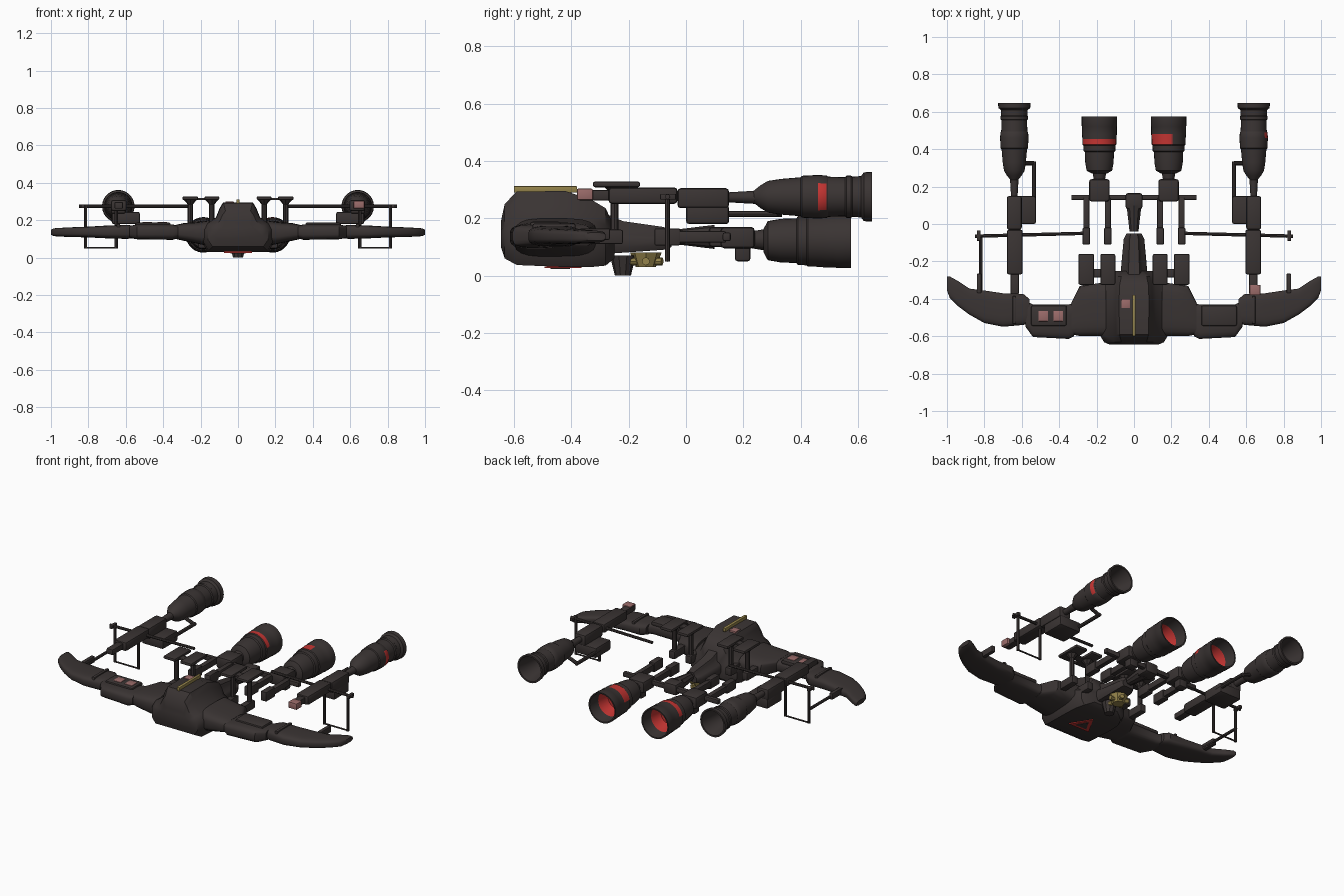
import bpy, bmesh, math
from mathutils import Vector, Matrix

if "Cube" in bpy.data.objects:
    bpy.data.objects.remove(bpy.data.objects["Cube"], do_unlink=True)


def material(name, rgb):
    m = bpy.data.materials.new(name)
    m.use_nodes = True
    m.diffuse_color = (*rgb, 1)
    node = next(n for n in m.node_tree.nodes if n.type == 'BSDF_PRINCIPLED')
    node.inputs["Base Color"].default_value = (*rgb, 1)
    node.inputs["Roughness"].default_value = .8
    return m


DARK = material("dark brown hull", (.042, .034, .033))
RED = material("warning red", (.55, .035, .032))
PINK = material("faded pink", (.33, .15, .145))
YELLOW = material("dull yellow", (.3, .23, .07))


def finish(name, bm, mats=(DARK,), rule=None):
    bmesh.ops.recalc_face_normals(bm, faces=bm.faces)
    for f in bm.faces:
        f.smooth = True
        if rule:
            f.material_index = int(rule(f.calc_center_median()))
    mesh = bpy.data.meshes.new(name)
    bm.to_mesh(mesh)
    bm.free()
    mesh.set_sharp_from_angle(angle=math.radians(35))
    for m in mats:
        mesh.materials.append(m)
    ob = bpy.data.objects.new(name, mesh)
    bpy.context.collection.objects.link(ob)
    return ob


def loft(name, rings, mats=(DARK,), rule=None):
    bm = bmesh.new()
    rows = [[bm.verts.new(p) for p in r] for r in rings]
    n = len(rows[0])
    for a, b in zip(rows, rows[1:]):
        for i in range(n):
            j = (i + 1) % n
            bm.faces.new((a[i], a[j], b[j], b[i]))
    bm.faces.new(rows[0])
    bm.faces.new(rows[-1])
    return finish(name, bm, mats, rule)


def box(name, x, y, z, bevel=.006, mat=DARK):
    """Box from (low, high) pairs, with softened edges."""
    bm = bmesh.new()
    bmesh.ops.create_cube(bm, size=1)
    for v in bm.verts:
        v.co = Vector([(a + b) / 2 + c * abs(b - a) for (a, b), c in zip((x, y, z), v.co)])
    if bevel:
        bmesh.ops.bevel(bm, geom=bm.edges[:], offset=bevel, segments=2, affect='EDGES', profile=.5)
    return finish(name, bm, (mat,))


def rod(name, a, b, r, r2=None, sides=8, mat=DARK):
    a, b = Vector(a), Vector(b)
    bm = bmesh.new()
    rot = (b - a).to_track_quat('Z', 'Y').to_matrix().to_4x4()
    bmesh.ops.create_cone(bm, cap_ends=True, segments=sides, radius1=r, radius2=r if r2 is None else r2,
                          depth=(b - a).length, matrix=Matrix.Translation((a + b) / 2) @ rot)
    return finish(name, bm, (mat,))


def lathe(name, cx, cz, profile, mats=(DARK,), rule=None, n=28):
    rings = [[(cx + r * math.cos(t), y, cz + r * math.sin(t))
              for t in (math.tau * i / n for i in range(n))] for y, r in profile]
    return loft(name, rings, mats, rule)


def wing_ring(s, x, front, back, low, high, n=20, power=3.6):
    pts = []
    for i in range(n):
        t = math.tau * (i + .5) / n
        c, d = math.cos(t), math.sin(t)
        u = math.copysign(abs(c) ** (2 / power), c)
        v = math.copysign(abs(d) ** (2 / power), d)
        pts.append((s * x, (front + back + u * (back - front)) / 2, (low + high + v * (high - low)) / 2))
    return pts


# Central hull: one shouldered section swept from nose to tail
half = [(.85, 0), (1, .18), (1, .45), (.86, .58), (.62, .7), (.52, .88), (.42, 1)]
section = half + [(-w, h) for w, h in reversed(half)]
stations = [(-.645, .13, .1, .19), (-.632, .16, .06, .25), (-.59, .185, .037, .293), (-.42, .19, .03, .295),
            (-.33, .185, .03, .265), (-.28, .16, .035, .235), (-.25, .1, .06, .17)]
loft("hull", [[(w * a, y, lo + h * (hi - lo)) for a, h in section] for y, w, lo, hi in stations])
box("roof_stripe", (-.009, .009), (-.6, -.38), (.29, .312), .002, YELLOW)
box("roof_patch", (-.068, -.022), (-.45, -.4), (.28, .299), .002, PINK)

# Tail neck, belly fin and belly unit
loft("tail_neck", [[(w * a, y, lo + h * (hi - lo)) for a, h in section]
                   for y, w, lo, hi in [(-.36, .075, .07, .25), (-.22, .068, .08, .19), (-.08, .055, .09, .17),
                                        (-.05, .04, .1, .16)]])
rod("belly_fin", (0, -.22, .07), (0, -.22, 0), .045, .028, 10)
rod("belly_unit", (0, -.14, .03), (0, -.14, .08), .035, .055, 8, YELLOW)
for k in range(5):
    t = math.tau * k / 5
    d = Vector((math.cos(t), math.sin(t), 0))
    c = Vector((0, -.14, .05))
    rod("belly_unit_lug", c, c + d * .06, .014, mat=YELLOW)
rod("belly_triangle", (0, -.45, .032), (0, -.45, .026), .085, sides=3, mat=RED)
rod("belly_triangle_centre", (0, -.45, .032), (0, -.45, .023), .045, sides=3)

# Rear crossbar and centre prong
box("crossbar", (-.335, .335), (.128, .156), (.12, .15))
box("crossbar_hub", (-.045, .045), (.08, .165), (.1, .17), .012)
rod("centre_prong", (0, .1, .135), (0, -.04, .135), .042, .025, 10)

panels = {
    "wing_root": [(.15, -.6, -.31, .06, .2), (.22, -.6, -.32, .075, .19), (.29, -.6, -.33, .09, .185),
                  (.335, -.59, -.42, .1, .175)],
    "wing_middle": [(.32, -.6, -.42, .105, .17), (.35, -.615, -.43, .095, .178), (.54, -.605, -.43, .098, .178),
                    (.58, -.55, -.41, .105, .17)],
    "wing_outer": [(.56, -.53, -.4, .105, .17), (.59, -.54, -.375, .1, .176), (.7, -.55, -.37, .103, .172),
                   (.8, -.53, -.355, .108, .166), (.88, -.485, -.345, .11, .163), (.94, -.44, -.305, .112, .16),
                   (.985, -.395, -.28, .115, .157), (1, -.355, -.28, .122, .15)],
}
inner_nozzle = [(.27, .04), (.285, .068), (.33, .076), (.385, .078), (.39, .085), (.42, .086), (.425, .091),
                (.455, .091), (.48, .093), (.52, .093), (.524, .095), (.575, .095),
                (.575, .087), (.5, .08), (.43, .06), (.43, .02)]
outer_nozzle = [(.235, .02), (.26, .04), (.285, .055), (.33, .062), (.4, .068), (.405, .073), (.46, .076),
                (.49, .074), (.495, .07), (.555, .068), (.56, .074), (.575, .074), (.58, .07), (.61, .072),
                (.62, .085), (.648, .087), (.648, .077), (.56, .062), (.46, .05), (.46, .01)]

for s in (-1, 1):
    side = "left" if s > 0 else "right"

    def span(a, b):
        return (s * a, s * b)

    # Wing panels, top pads and joints
    for name, rows in panels.items():
        loft(f"{side}_{name}", [wing_ring(s, *r) for r in rows])
    box(f"{side}_wing_pad", span(.36, .55), (-.545, -.435), (.16, .188), .01)
    box(f"{side}_wing_rib", span(.63, .65), (-.535, -.385), (.14, .181))
    box(f"{side}_tip_stub", span(.815, .84), (-.37, -.265), (.125, .165))

    # Roof plates on posts behind the hull
    for x, w in ((.14, .04), (.255, .042)):
        box(f"{side}_roof_plate", span(x - w, x + w), (-.325, -.16), (.308, .328), .008)
        rod(f"{side}_plate_post", (s * x, -.25, .13), (s * x, -.25, .31), .014)
        rod(f"{side}_plate_collar", (s * x, -.25, .285), (s * x, -.25, .31), .014, .035)
        box(f"{side}_support_beam", span(x - .02, x + .02), (-.36, -.22), (.11, .16))
        # Rods hanging forward from the crossbar
        box(f"{side}_feed_rod", span(x - .016, x + .016), (-.03, .14), (.115, .155))
        box(f"{side}_feed_rod_tip", span(x - .02, x + .02), (-.11, -.02), (.105, .165))
    box(f"{side}_plate_link", span(.17, .23), (-.285, -.24), (.308, .32), .003)

    # Inner engine
    box(f"{side}_inner_mount", span(.13, .24), (.12, .24), (.095, .17), .014)
    box(f"{side}_inner_mount_foot", span(.155, .215), (.17, .225), (.05, .13), .01)
    rod(f"{side}_inner_shaft", (s * .185, .22, .125), (s * .185, .29, .125), .028, .04, 14)

    def inner_red(c, s=s):
        inside = math.hypot(c.x - s * .185, c.z - .122) < .08 and c.y > .42
        band = .425 < c.y < (.455 if s < 0 else .479) and c.z > .15
        return inside or (band and (s < 0 or c.x < .2))

    lathe(f"{side}_inner_engine", s * .185, .122, inner_nozzle, (DARK, RED), inner_red)

    # Outer engine with its pylon
    lathe(f"{side}_outer_engine", s * .64, .275, outer_nozzle, (DARK, RED),
          lambda c: c.x > .7 and .46 < c.y < .49)
    rod(f"{side}_outer_shaft", (s * .64, .14, .273), (s * .64, .26, .273), .017, .024, 12)
    box(f"{side}_pylon_block", span(.525, .675), (0, .15), (.18, .245), .01)
    box(f"{side}_pylon_rear", span(.6, .68), (-.03, .15), (.235, .305), .012)
    box(f"{side}_pylon_front", span(.595, .68), (-.27, -.03), (.25, .308), .012)
    box(f"{side}_pylon_tip", span(.615, .66), (-.375, -.26), (.262, .298))
    rod(f"{side}_bracket_arm", (s * .535, .1, .215), (s * .535, .335, .215), .011)
    rod(f"{side}_bracket_end", (s * .535, .325, .215), (s * .6, .325, .24), .011)

    # Thin cross rod and outrigger frame
    rod(f"{side}_cross_rod", (s * .27, -.05, .275), (s * .85, -.065, .275), .009)
    box(f"{side}_cross_end", span(.82, .84), (-.09, -.035), (.265, .285), .003)
    rod(f"{side}_outrigger_post", (s * .815, -.065, .05), (s * .815, -.065, .28), .009)
    rod(f"{side}_outrigger_bar", (s * .65, -.065, .053), (s * .82, -.065, .053), .005)
    rod(f"{side}_outrigger_hanger", (s * .65, -.065, .05), (s * .65, -.065, .26), .009)

# One-sided details
rod("outrigger_strut", (-.82, -.36, .14), (-.82, -.065, .14), .009)
box("pylon_marking", (.618, .676), (-.38, -.325), (.264, .303), .004, PINK)
for x in (-.485, -.405):
    box("wing_window", (x - .026, x + .026), (-.52, -.465), (.182, .191), .003, PINK)
